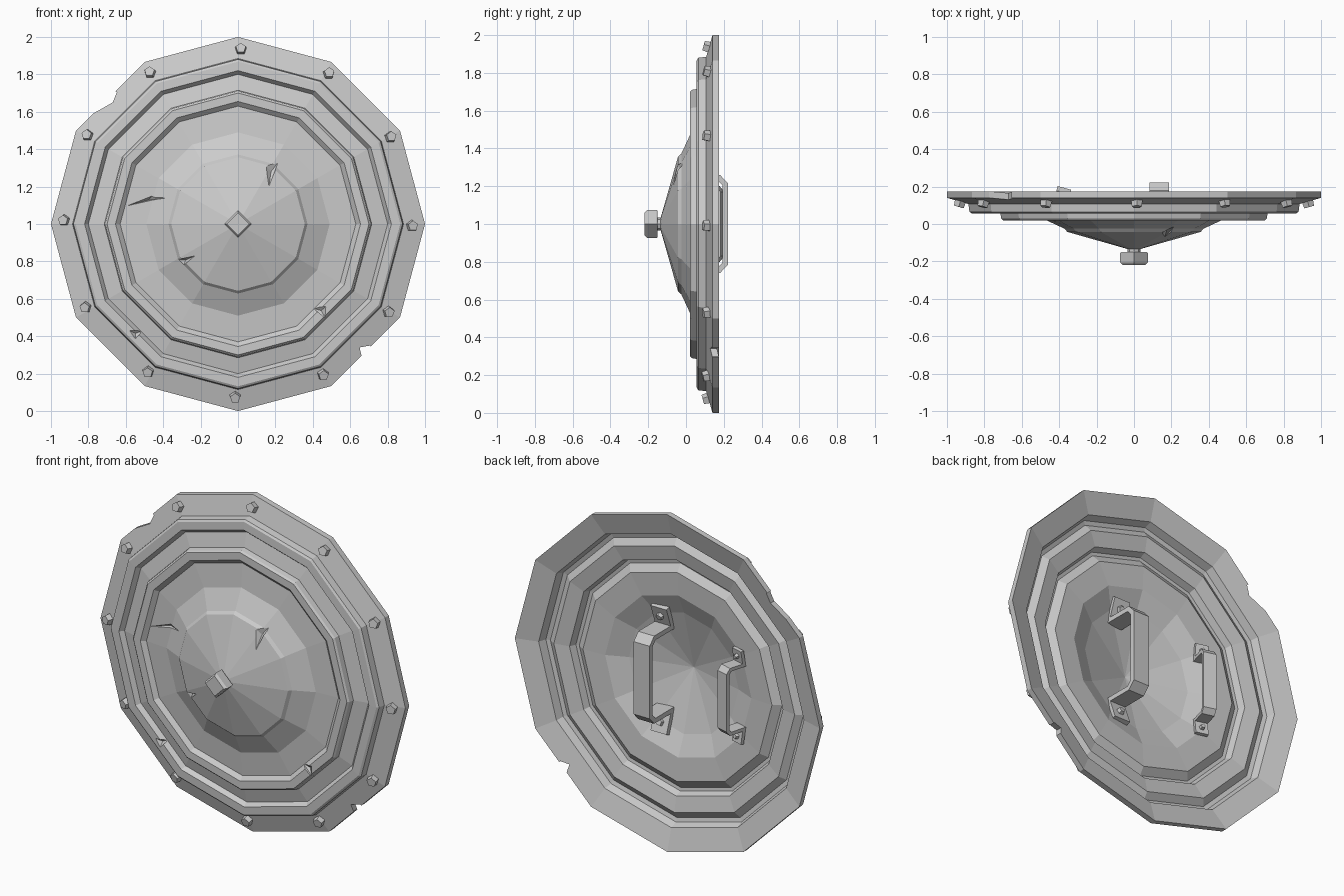
import bpy, bmesh, math
from mathutils import Vector, Matrix

if "Cube" in bpy.data.objects:
    bpy.data.objects.remove(bpy.data.objects["Cube"])

N = 12
C = Vector((0, 0, 1))
# Front and back profiles of the shell as (radius, y)
FRONT = [(1.0, .14), (.885, .107), (.88, .065), (.868, .057), (.82, .055), (.80, .08),
         (.715, .06), (.71, .03), (.70, .02), (.655, .02), (.63, .042), (.49, .03),
         (.372, -.025), (.357, -.042), (.03, -.135)]
BACK = [(1.0, .175), (.87, .138), (.855, .092), (.83, .085), (.79, .11), (.70, .092),
        (.685, .053), (.665, .05), (.62, .08), (.48, .072), (.36, .02)]


def link(name, bm):
    bmesh.ops.recalc_face_normals(bm, faces=bm.faces)
    me = bpy.data.meshes.new(name)
    bm.to_mesh(me)
    bm.free()
    ob = bpy.data.objects.new(name, me)
    bpy.context.collection.objects.link(ob)
    return ob


def surface_y(x, z):
    """Front surface y of the twelve-sided shell at (x, z)."""
    a = math.atan2(z - 1, x) % (2 * math.pi / N) - math.pi / N
    r = math.hypot(x, z - 1) * math.cos(a) / math.cos(math.pi / N)
    for (r0, y0), (r1, y1) in zip(FRONT, FRONT[1:]):
        if r1 <= r <= r0:
            return y0 + (y1 - y0) * (r0 - r) / (r0 - r1)
    return FRONT[-1][1]


def hull(name, pts):
    bm = bmesh.new()
    for p in pts:
        bm.verts.new(p)
    bmesh.ops.convex_hull(bm, input=bm.verts)
    return link(name, bm)


def stud(name, pos, normal, r1, r2, depth, sides=5):
    bm = bmesh.new()
    rot = Vector(normal).to_track_quat('Z', 'Y').to_matrix().to_4x4()
    bmesh.ops.create_cone(bm, cap_ends=True, segments=sides, radius1=r1, radius2=r2,
                          depth=depth, matrix=Matrix.Translation(pos) @ rot)
    return link(name, bm)


# Shield shell: closed stepped shell, front and back
bm = bmesh.new()
rings = []
for r, y in FRONT[::-1] + BACK:
    rings.append([bm.verts.new(C + Vector((r * math.cos(k * math.tau / N), y,
                                           r * math.sin(k * math.tau / N)))) for k in range(N)])
for A, B in zip(rings, rings[1:]):
    for k in range(N):
        j = (k + 1) % N
        bm.faces.new((A[k], A[j], B[j], B[k]))
bm.faces.new(rings[0])
centre = bm.verts.new(C + Vector((0, -.075, 0)))
for k in range(N):
    bm.faces.new((rings[-1][k], rings[-1][(k + 1) % N], centre))
shell = link("shield_shell", bm)

# Battle damage: rim notches and shallow gouges
cutters = []
NOTCHES = [[(-.79, 1.582), (-.67, 1.65), (-.648, 1.705), (-.82, 1.82)],
           [(.66, .298), (.65, .34), (.705, .35), (.82, .2)]]
for n in NOTCHES:
    cutters.append(hull("notch_cutter", [(x, y, z) for x, z in n for y in (-.1, .4)]))
GOUGES = [[(-.60, 1.095), (-.46, 1.15), (-.375, 1.14)],
          [(.15, 1.31), (.215, 1.33), (.165, 1.20)],
          [(-.32, .81), (-.23, .83), (-.29, .78)],
          [(.40, .55), (.47, .56), (.465, .50)],
          [(-.58, .43), (-.51, .43), (-.55, .385)]]
for g in GOUGES:
    pts = [(x, surface_y(x, z) - d, z) for x, z in g for d in (.001, .07)]
    mx, mz = sum(p[0] for p in g) / 3, sum(p[1] for p in g) / 3
    pts.append((mx, surface_y(mx, mz) + .022, mz))
    cutters.append(hull("gouge_cutter", pts))
for c in cutters:
    m = shell.modifiers.new("cut", 'BOOLEAN')
    m.operation, m.solver, m.object = 'DIFFERENCE', 'EXACT', c
dg = bpy.context.evaluated_depsgraph_get()
baked = bpy.data.meshes.new_from_object(shell.evaluated_get(dg))
shell.modifiers.clear()
shell.data = baked
for c in cutters:
    bpy.data.objects.remove(c)

# Rim rivets, hammered in slightly unevenly
RIVETS = [(.93, .99), (.815, 1.465), (.485, 1.805), (.015, 1.935), (-.47, 1.81), (-.805, 1.475),
          (-.93, 1.02), (-.815, .555), (-.48, .21), (-.015, .075), (.455, .195), (.805, .53)]
for x, z in RIVETS:
    d = Vector((x, 0, z - 1)).normalized()
    n = Vector((0, -1, 0)) + d * .28
    stud("rim_rivet", (x, surface_y(x, z) - .006, z), n, .034, .028, .05)

# Centre boss: neck and square chamfered knob
stud("boss_neck", (0, -.14, 1), (0, -1, 0), .035, .035, .05, 8)
PROFILE = [(.07, -.15), (.074, -.155), (.074, -.205), (.06, -.22)]
hull("boss_knob", [(r * math.cos(k * math.pi / 2), y, 1 + r * math.sin(k * math.pi / 2))
                   for r, y in PROFILE for k in range(4)])


def handle(name, x, half, width, thick, turn):
    """Bent strap: half is the upper outline (y, z offset), mirrored downwards."""
    path = half + [(y, -z) for y, z in half[::-1]]
    bm = bmesh.new()
    rows = [[bm.verts.new((s * width / 2, y, 1 + z)) for s in (-1, 1)] for y, z in path]
    for (a, b), (c, d) in zip(rows, rows[1:]):
        bm.faces.new((a, b, d, c))
    me = bpy.data.meshes.new(name)
    bm.to_mesh(me)
    bm.free()
    ob = bpy.data.objects.new(name, me)
    bpy.context.collection.objects.link(ob)
    ob.location.x, ob.rotation_euler.z = x, turn
    m = ob.modifiers.new("thickness", 'SOLIDIFY')
    m.thickness, m.offset, m.use_even_offset = thick, -1, True
    # Foot rivets, turned with the strap
    (y0, z0), (y1, z1) = half[:2]
    for s in (-1, 1):
        nrm = (0, z0 - z1, -s * (y0 - y1))
        r = stud(name + "_rivet", (0, (y0 + y1) / 2 + .005, 1 + s * (z0 + z1) / 2),
                 nrm, width * .24, width * .18, .03)
        r.location.x, r.rotation_euler.z = x, turn


# Grip and forearm strap on the back
handle("grip_handle", .135, [(.065, .37), (.025, .26), (.18, .26), (.222, .215)], .105, .028, 0)
handle("arm_handle", -.425, [(.10, .275), (.088, .20), (.175, .20), (.20, .17)], .075, .02, -.27)
